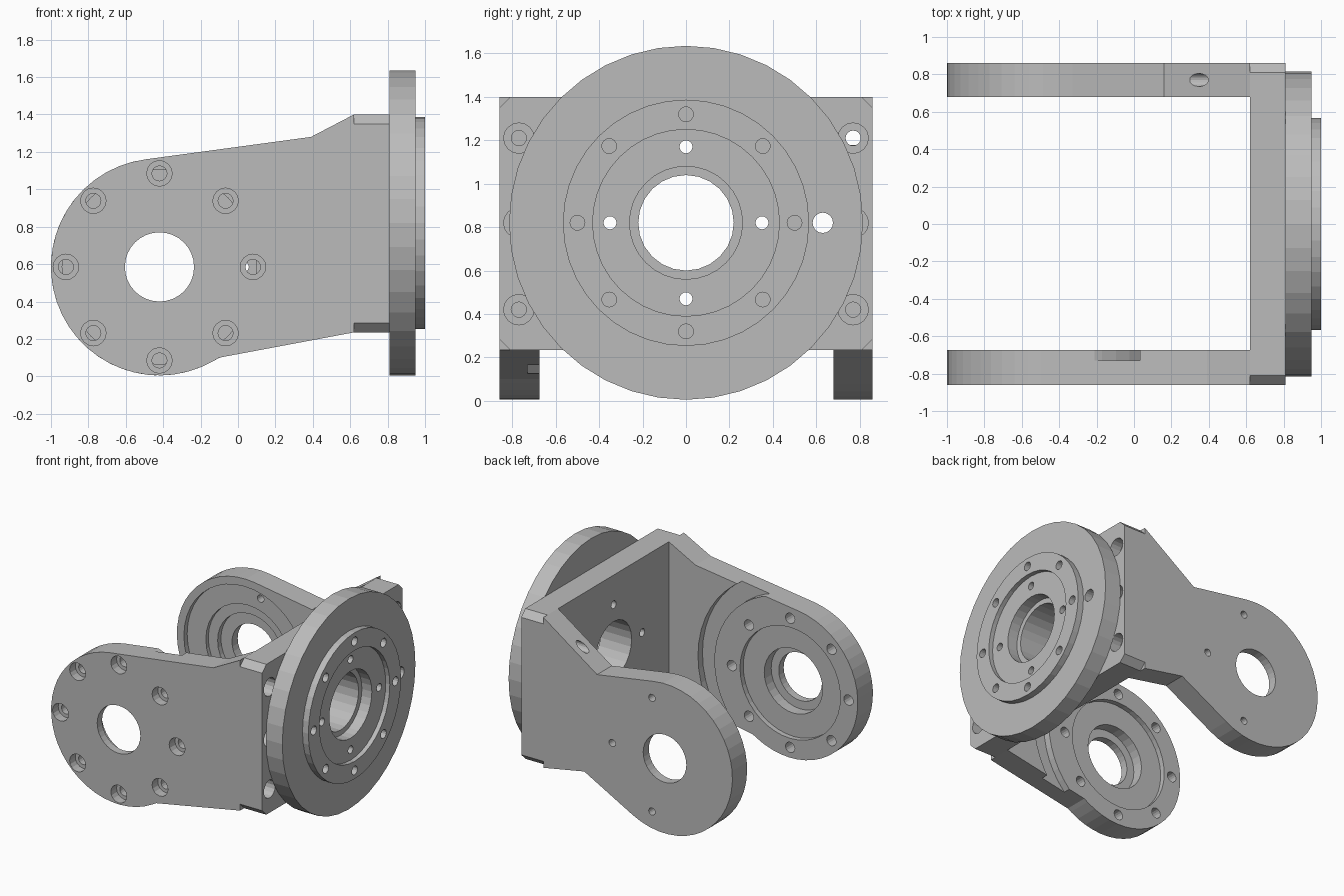
import bpy, bmesh, math
from mathutils import Matrix, Vector

cube = bpy.data.objects.get("Cube")
if cube:
    bpy.data.objects.remove(cube, do_unlink=True)

grey = bpy.data.materials.new("machined_grey")
grey.use_nodes = True
grey.diffuse_color = (0.5, 0.5, 0.5, 1)
grey.node_tree.nodes["Principled BSDF"].inputs["Base Color"].default_value = (0.5, 0.5, 0.5, 1)

PX, PZ = -0.42, 0.585      # pivot axis of the two arms
PR = 0.58                  # arm end radius
FZ = 0.82                  # flange axis height


def add_object(name, bm):
    bmesh.ops.recalc_face_normals(bm, faces=bm.faces)
    mesh = bpy.data.meshes.new(name)
    bm.to_mesh(mesh)
    bm.free()
    mesh.materials.append(grey)
    ob = bpy.data.objects.new(name, mesh)
    bpy.context.scene.collection.objects.link(ob)
    return ob


def prism(name, points, offset):
    """Extrude a closed outline of 3D points along offset."""
    bm = bmesh.new()
    face = bm.faces.new([bm.verts.new(p) for p in points])
    ext = bmesh.ops.extrude_face_region(bm, geom=[face])
    moved = [v for v in ext["geom"] if isinstance(v, bmesh.types.BMVert)]
    bmesh.ops.translate(bm, vec=offset, verts=moved)
    return add_object(name, bm)


def box(name, lo, hi):
    outline = [(lo[0], lo[1], lo[2]), (hi[0], lo[1], lo[2]),
               (hi[0], hi[1], lo[2]), (lo[0], hi[1], lo[2])]
    return prism(name, outline, (0, 0, hi[2] - lo[2]))


def cylinder(name, axis, a, b, radius, u, v, sides=24):
    """Cylinder from a to b along axis x or y; u, v are the other coordinates."""
    pts = []
    for i in range(sides):
        t = math.tau * i / sides
        c, s = u + radius * math.cos(t), v + radius * math.sin(t)
        pts.append((a, c, s) if axis == "x" else (c, a, s))
    return prism(name, pts, (b - a, 0, 0) if axis == "x" else (0, b - a, 0))


def combine(target, tool, operation="DIFFERENCE"):
    """Boolean with the tool, baked into the target; the tool is removed."""
    mod = target.modifiers.new("bool", "BOOLEAN")
    mod.operation, mod.solver, mod.object = operation, "EXACT", tool
    bpy.context.view_layer.update()
    deps = bpy.context.evaluated_depsgraph_get()
    mesh = bpy.data.meshes.new_from_object(target.evaluated_get(deps))
    target.modifiers.clear()
    target.data = mesh
    bpy.data.objects.remove(tool, do_unlink=True)


def drill(target, axis, a, b, radius, u, v, sides=16):
    combine(target, cylinder("cutter", axis, a, b, radius, u, v, sides))


def tangent_angle(x, z, side):
    """Angle on the arm end circle where the line from (x, z) touches."""
    dx, dz = x - PX, z - PZ
    d = math.hypot(dx, dz)
    return math.atan2(dz, dx) + side * math.acos(min(1, PR / d))


def arm(name, top, bottom, y0, y1):
    """Rounded arm with a tapered neck, running into the mounting plate."""
    start = tangent_angle(*top, 1)
    end = tangent_angle(*bottom, -1) + math.tau
    pts = [(0.81, 0.235), (0.81, 1.40), (0.62, 1.40), top]
    steps = 28
    for i in range(steps + 1):
        t = start + (end - start) * i / steps
        pts.append((PX + PR * math.cos(t), PZ + PR * math.sin(t)))
    pts += [bottom, (0.62, 0.235)]
    return prism(name, [(x, y0, z) for x, z in pts], (0, y1 - y0, 0))


# Front arm with annular groove, stepped bore and ring of counterbored bolts
front = arm("fork_bracket", (0.39, 1.28), (-0.10, 0.10), -0.86, -0.675)
groove = cylinder("groove", "y", -0.73, -0.6, 0.79, PX, PZ, 48)
combine(groove, cylinder("core", "y", -0.8, -0.5, 0.65, PX, PZ, 48))
combine(front, groove)
drill(front, "y", -0.715, -0.6, 0.43, PX, PZ, 40)
drill(front, "y", -0.80, -0.6, 0.25, PX, PZ, 32)
drill(front, "y", -0.95, -0.6, 0.185, PX, PZ, 32)
for i in range(8):
    t = math.tau * i / 8
    x, z = PX + 0.5 * math.cos(t), PZ + 0.5 * math.sin(t)
    drill(front, "y", -0.95, -0.79, 0.068, x, z)
    drill(front, "y", -0.95, -0.6, 0.04, x, z)

# Rear arm with recessed inner face and three pin holes
rear = arm("rear_arm", (0.16, 1.08), (0.27, 0.30), 0.68, 0.86)
drill(rear, "y", 0.6, 0.72, 0.52, PX, PZ, 40)
drill(rear, "y", 0.6, 0.75, 0.36, PX, PZ, 32)
drill(rear, "y", 0.6, 0.79, 0.28, PX, PZ, 32)
drill(rear, "y", 0.6, 0.95, 0.185, PX, PZ, 32)
for dx, dz in ((0.11, 0.44), (0.45, 0), (0.11, -0.44)):
    drill(rear, "y", 0.6, 0.95, 0.028, PX + dx, PZ + dz)

# Mounting plate joins both arms into one bracket
plate = box("plate", (0.62, -0.75, 0.235), (0.81, 0.75, 1.40))
combine(front, plate, "UNION")
combine(front, rear, "UNION")

# Chamfered plate corners
for sy in (-1, 1):
    for z, dz in ((1.40, -0.05), (0.235, 0.05)):
        e = 0.02 if dz < 0 else -0.02
        pts = [(0.62, sy * 0.88, z + dz - e), (0.62, sy * 0.88, z + e), (0.62, sy * 0.79, z + e)]
        combine(front, prism("chamfer", pts, (0.3, 0, 0)))

# Plate bolts; the upper rear one breaks out through the neck slope
for y in (-0.77, 0.77):
    for z in (0.42, FZ, 1.21):
        drill(front, "x", 0.72, 0.9, 0.07, y, z)
        drill(front, "x", 0.3 if y > 0 and z > 1 else 0.5, 0.9, 0.035, y, z)

# Round flange with a raised rim
flange = cylinder("round_flange", "x", 0.81, 0.95, 0.815, 0, FZ, 40)
combine(flange, cylinder("rim", "x", 0.9, 1.0, 0.567, 0, FZ, 40), "UNION")
drill(flange, "x", 0.965, 1.1, 0.43, 0, FZ, 40)
drill(flange, "x", 0.88, 1.1, 0.26, 0, FZ, 32)
for i in range(8):
    t = math.tau * i / 8
    drill(flange, "x", 0.90, 1.1, 0.034, 0.5 * math.cos(t), FZ + 0.5 * math.sin(t))

# Holes running through both flange and plate
for part in (flange, front):
    drill(part, "x", 0.55, 1.1, 0.22, 0, FZ, 24)
    drill(part, "x", 0.55, 1.1, 0.047, 0.63, FZ)
    for i in range(4):
        t = math.tau * i / 4
        drill(part, "x", 0.55, 1.1, 0.03, 0.35 * math.cos(t), FZ + 0.35 * math.sin(t))
